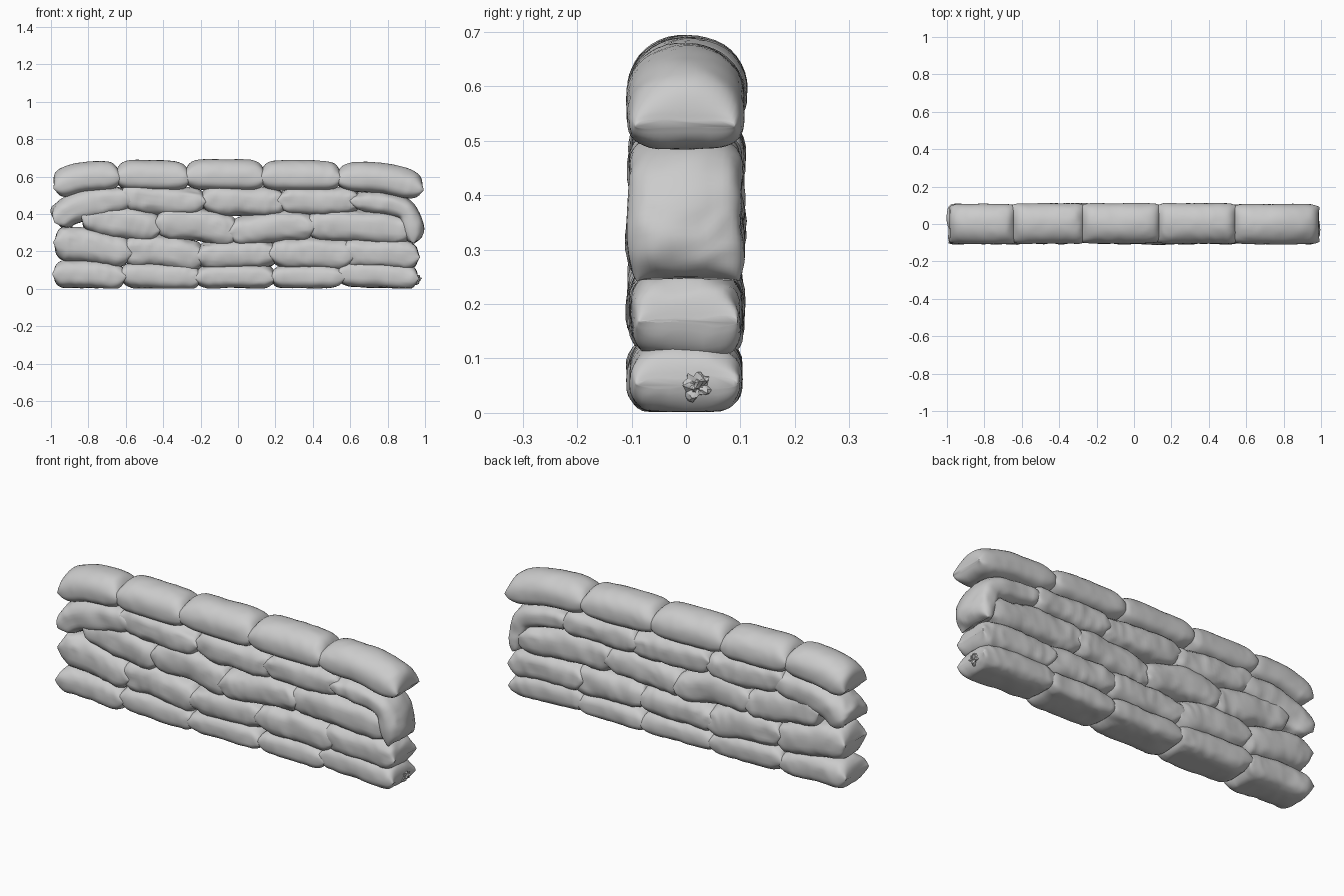
import bpy, bmesh, math, random
from mathutils import Vector, noise

if "Cube" in bpy.data.objects:
    bpy.data.objects.remove(bpy.data.objects["Cube"])

random.seed(7)
RINGS, SIDES = 44, 40


def path_point(pts, t):
    """Catmull-Rom point on the (x, z) centre line, t in 0..1."""
    p = [Vector(q) for q in pts]
    p = [2 * p[0] - p[1]] + p + [2 * p[-1] - p[-2]]
    n = len(pts) - 1
    i = min(int(t * n), n - 1)
    f = t * n - i
    a, b, c, d = p[i:i + 4]
    return 0.5 * (2 * b + (c - a) * f + (2 * a - 5 * b + 4 * c - d) * f * f
                  + (3 * b - a - 3 * c + d) * f ** 3)


def spow(v, e):
    return math.copysign(abs(v) ** e, v)


def bag(name, pts, low, high, half_w=0.103, dome=2.6, crumple=0.020, blunt=7, taper=.10):
    """Filled sack lofted along a centre line, closed by pressed ends."""
    bm = bmesh.new()
    seed = Vector([random.uniform(-50, 50) for _ in range(3)])
    shift = random.uniform(-0.004, 0.004)
    rings = []
    for r in range(RINGS + 1):
        u = math.sin(math.pi / 2 * (2 * r / RINGS - 1))
        t = (u + 1) / 2
        c = path_point(pts, t)
        d = (path_point(pts, min(t + .02, 1)) - path_point(pts, max(t - .02, 0))).normalized()
        nrm = Vector((-d.y, d.x))
        fill = max((1 - abs(u) ** blunt) ** 0.5, 0.10)
        wide = half_w * (1 - taper * abs(u) ** 10)
        ring = []
        for s in range(SIDES):
            a = 2 * math.pi * s / SIDES
            ca, sa = math.cos(a), math.sin(a)
            n = dome if sa > 0 else 3.2
            y = wide * spow(ca, 2 / n)
            h = (high if sa > 0 else low) * fill * spow(sa, 2 / n)
            # sewn corners poke outwards a little
            ear = 0.008 * abs(u) ** 12 * abs(ca) ** 4
            co = Vector((c.x + nrm.x * h, y + shift, c.y + nrm.y * h))
            co.x += d.x * math.copysign(ear, u)
            co.z += d.y * math.copysign(ear, u)
            # broad lumps plus creases gathering near the ends
            q = co * 8 + seed
            k = crumple * (0.6 + 0.6 * abs(u) ** 3)
            off = k * (0.8 * noise.noise(q) + 0.7 * (0.25 - abs(noise.noise(q * 1.9))))
            co += Vector((nrm.x * sa, ca * 0.8, nrm.y * sa)) * off
            co.z = max(co.z, 0.002)
            ring.append(bm.verts.new(co))
        rings.append(ring)
    for r0, r1 in zip(rings, rings[1:]):
        for s in range(SIDES):
            e = (s + 1) % SIDES
            bm.faces.new((r0[s], r0[e], r1[e], r1[s]))
    bm.faces.new(rings[0])
    bm.faces.new(rings[-1])
    bmesh.ops.recalc_face_normals(bm, faces=bm.faces)
    me = bpy.data.meshes.new(name)
    bm.to_mesh(me)
    bm.free()
    for f in me.polygons:
        f.use_smooth = True
    ob = bpy.data.objects.new(name, me)
    bpy.context.collection.objects.link(ob)


def course(name, bags, **kw):
    for i, (pts, low, high) in enumerate(bags):
        bag(f"{name}_{i + 1}", pts, low, high, **kw)


# ground course
course("bottom_sandbag", [
    ([(-.985, .08), (-.8, .08), (-.605, .065)], .075, .075),
    ([(-.625, .075), (-.4, .07), (-.20, .06)], .07, .075),
    ([(-.225, .06), (0, .065), (.20, .06)], .06, .07),
    ([(.18, .06), (.37, .065), (.565, .06)], .06, .07),
    ([(.535, .08), (.75, .075), (.96, .055)], .07, .075)], crumple=.014)

# second course
course("second_sandbag", [
    ([(-.98, .25), (-.8, .235), (-.575, .19)], .095, .085),
    ([(-.61, .205), (-.4, .205), (-.18, .16)], .09, .085),
    ([(-.22, .18), (0, .185), (.215, .19)], .08, .075),
    ([(.175, .19), (.4, .19), (.615, .175)], .08, .085),
    ([(.54, .19), (.78, .19), (.965, .17)], .08, .08)])

# third course, set back from the ends
course("third_sandbag", [
    ([(-.83, .385), (-.62, .36), (-.41, .325)], .09, .085),
    ([(-.44, .345), (-.22, .35), (0, .30)], .09, .085),
    ([(-.05, .295), (.18, .33), (.405, .34)], .08, .085),
    ([(.365, .335), (.6, .34), (.93, .31)], .085, .085)])

# fourth course, end bags drape down over the third
course("fourth_sandbag", [
    ([(-.975, .36), (-.9, .42), (-.77, .465), (-.56, .485)], .085, .075),
    ([(-.63, .50), (-.4, .475), (-.18, .465)], .08, .075),
    ([(-.20, .48), (.04, .47), (.26, .46)], .08, .075),
    ([(.22, .475), (.44, .47), (.65, .47)], .075, .075),
    ([(.60, .47), (.76, .46), (.89, .425), (.93, .35), (.94, .25)], .06, .055)])

# rounded top course
course("top_sandbag", [
    ([(-.98, .54), (-.83, .585), (-.63, .595)], .07, .092),
    ([(-.655, .60), (-.46, .595), (-.26, .59)], .07, .095),
    ([(-.285, .60), (-.07, .597), (.145, .595)], .07, .096),
    ([(.12, .595), (.33, .595), (.55, .59)], .07, .095),
    ([(.525, .59), (.77, .58), (.985, .53)], .07, .092)],
    half_w=.108, dome=2.1, crumple=.008, blunt=6, taper=.16)


def tuft(name, loc):
    """Crumpled tuft of gathered cloth at a sack mouth."""
    bpy.ops.mesh.primitive_ico_sphere_add(subdivisions=3, radius=.022, location=loc)
    ob = bpy.context.object
    ob.name = name
    for v in ob.data.vertices:
        v.co *= 1 + 0.9 * noise.noise(v.co * 90)


tuft("mouth_tuft_right", (.955, .02, .05))
